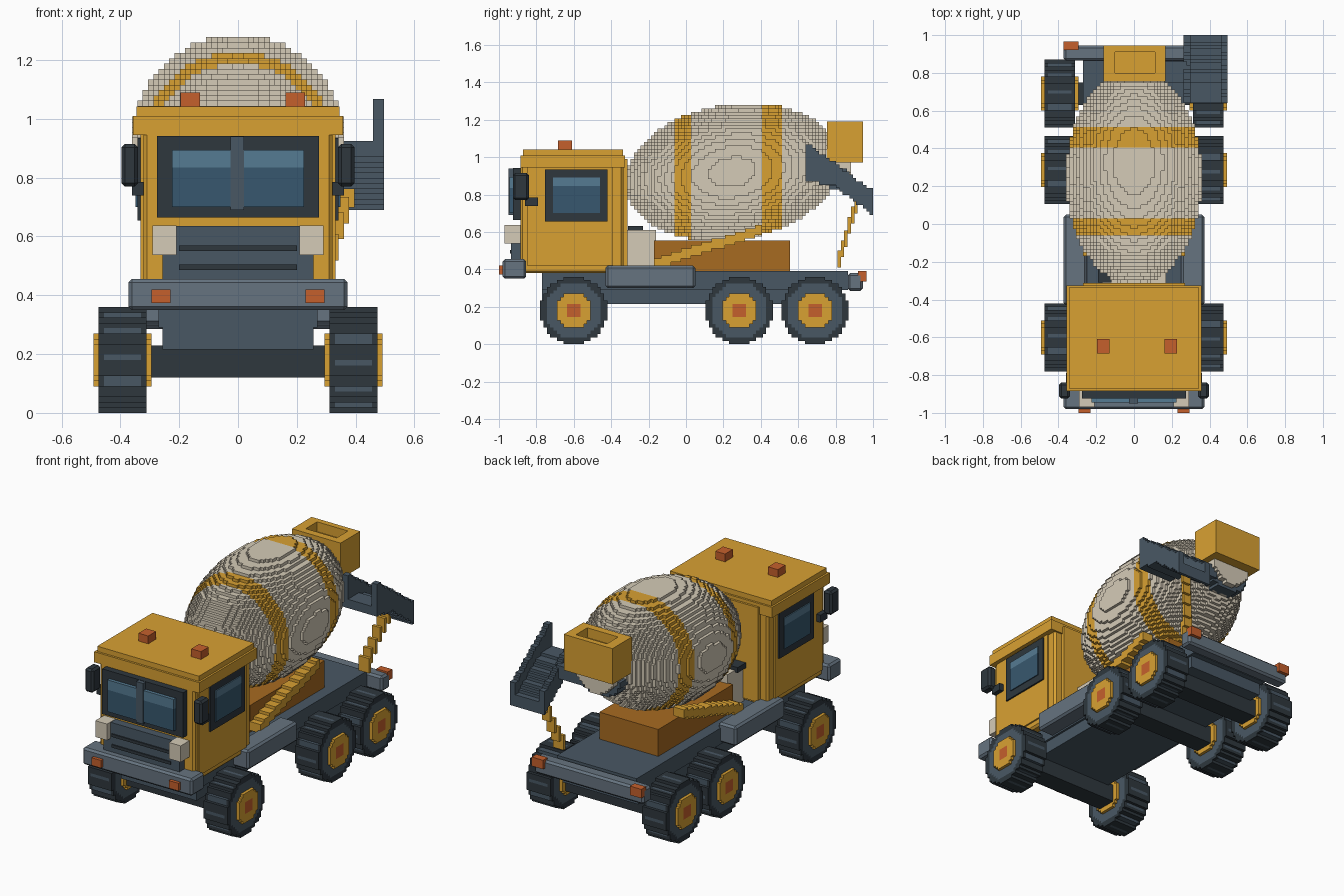
import bpy, math

if "Cube" in bpy.data.objects:
    bpy.data.objects.remove(bpy.data.objects["Cube"])

V = 0.018  # voxel size


def mat(name, r, g, b):
    m = bpy.data.materials.new(name)
    m.diffuse_color = [(c / 255) ** 2.2 for c in (r, g, b)] + [1]
    m.use_nodes = True
    m.node_tree.nodes["Principled BSDF"].inputs["Base Color"].default_value = m.diffuse_color
    return m


YEL, BROWN = mat("yellow", 216, 160, 54), mat("brown", 166, 106, 38)
CREAM, SLATE = mat("cream", 212, 202, 182), mat("slate", 74, 88, 100)
LIGHT, DARK = mat("light_slate", 102, 115, 127), mat("dark", 50, 58, 64)
ORANGE = mat("orange", 196, 96, 48)
GLASS, SHINE = mat("glass", 58, 88, 110), mat("glass_shine", 86, 122, 145)
FACES = {(1, 0, 0): [(1, 0, 0), (1, 1, 0), (1, 1, 1), (1, 0, 1)],
         (-1, 0, 0): [(0, 0, 0), (0, 0, 1), (0, 1, 1), (0, 1, 0)],
         (0, 1, 0): [(0, 1, 0), (0, 1, 1), (1, 1, 1), (1, 1, 0)],
         (0, -1, 0): [(0, 0, 0), (1, 0, 0), (1, 0, 1), (0, 0, 1)],
         (0, 0, 1): [(0, 0, 1), (1, 0, 1), (1, 1, 1), (0, 1, 1)],
         (0, 0, -1): [(0, 0, 0), (0, 1, 0), (1, 1, 0), (1, 0, 0)]}


def make(name, verts, faces, mats, idx=None):
    me = bpy.data.meshes.new(name)
    me.from_pydata(verts, [], faces)
    for m in mats:
        me.materials.append(m)
    if idx:
        me.polygons.foreach_set("material_index", idx)
    ob = bpy.data.objects.new(name, me)
    bpy.context.collection.objects.link(ob)
    return ob


def vox(name, lo, hi, f):
    """Voxel solid: f(x, y, z) gives a material or None."""
    n = [max(1, round((b - a) / V)) for a, b in zip(lo, hi)]
    cells = {}
    for i in range(n[0]):
        for j in range(n[1]):
            for k in range(n[2]):
                m = f(*[a + (c + .5) * V for a, c in zip(lo, (i, j, k))])
                if m:
                    cells[i, j, k] = m
    verts, faces, idx, mats = {}, [], [], []
    for c, m in cells.items():
        if m not in mats:
            mats.append(m)
        for d, quad in FACES.items():
            if tuple(a + b for a, b in zip(c, d)) not in cells:
                faces.append([verts.setdefault(tuple(a + b for a, b in zip(c, q)), len(verts)) for q in quad])
                idx.append(mats.index(m))
    return make(name, [[a + q * V for a, q in zip(lo, p)] for p in verts], faces, mats, idx)


def box(name, x0, x1, y0, y1, z0, z1, m, mirror=False, bevel=0):
    verts, faces = [], []
    for a, b in [(x0, x1)] + ([(-x1, -x0)] if mirror else []):
        for quad in FACES.values():
            faces.append([len(verts) + i for i in range(4)])
            verts += [((a, b)[p], (y0, y1)[q], (z0, z1)[r]) for p, q, r in quad]
    ob = make(name, verts, faces, [m])
    if bevel:
        w = ob.modifiers.new("weld", 'WELD')
        w.merge_threshold = .0005
        bv = ob.modifiers.new("bevel", 'BEVEL')
        bv.width, bv.segments = bevel, 1
    return ob


def beam(name, p, q, h):
    """Square voxel bar running mainly along y."""
    def f(x, y, z):
        t = (y - p[1]) / (q[1] - p[1])
        ok = abs(x - p[0] - t * (q[0] - p[0])) < h[0] and abs(z - p[2] - t * (q[2] - p[2])) < h[1]
        return YEL if ok else None
    pad = (h[0], 0, h[1])
    vox(name, [min(a, b) - e for a, b, e in zip(p, q, pad)], [max(a, b) + e for a, b, e in zip(p, q, pad)], f)


# Tilted drum with two painted bands
TILT = math.radians(9)


def drum(x, y, z):
    dy, dz = y - .25, z - .92
    u = dy * math.cos(TILT) + dz * math.sin(TILT)
    w = dz * math.cos(TILT) - dy * math.sin(TILT)
    if (u / .577) ** 2 + (w / .36) ** 2 + (x / .36) ** 2 > 1:
        return None
    return YEL if -.07 < y < .025 or .40 < y < .51 else CREAM


vox("mixer_drum", (-.378, -.35, .54), (.378, .85, 1.3), drum)


# Wheels
def wheel(x, y, z):
    r = math.hypot(y, z)
    if max(abs(y), abs(z)) < .03:
        return ORANGE
    if r < .097:
        return YEL if .29 < x < .487 else None
    if r > .182 or not .308 < x < .47:
        return None
    groove = (math.degrees(math.atan2(z, y)) % 30) < 8
    return SLATE if r < .15 or (groove and .33 < x < .45) else DARK


w0 = vox("wheel", (.294, -.18, -.18), (.498, .18, .18), wheel)
for n, y in enumerate((-.6, .285, .69)):
    for s in (0, 1):
        w = w0 if n + s == 0 else bpy.data.objects.new("wheel", w0.data)
        if w is not w0:
            bpy.context.collection.objects.link(w)
        w.location, w.rotation_euler = (0, y, .18), (0, 0, math.pi * s)
    box("axle", -.31, .31, y - .06, y + .06, .12, .23, DARK)

# Chassis, side tanks, bumpers and tail lights
box("chassis_deck", -.27, .27, -.77, .865, .29, .39, SLATE)
box("chassis_lower", -.257, .257, -.77, .83, .215, .29, SLATE)
box("side_tank", .25, .372, -.43, .05, .30, .42, LIGHT, True, .012)
box("front_bumper", -.373, .373, -.98, -.855, .35, .455, LIGHT, bevel=.012)
box("bumper_light", .23, .295, -1, -.97, .373, .42, ORANGE, True)
box("rear_bumper", -.372, .372, .865, .945, .285, .38, LIGHT, bevel=.012)
box("tail_light", .295, .372, .92, .965, .335, .39, ORANGE, True)

# Cab
box("cab_body", -.322, .322, -.885, -.335, .38, .96, YEL, bevel=.012)
box("cab_door", .3, .332, -.85, -.39, .42, .945, YEL, True)
box("cab_back_panel", -.27, .27, -.34, -.312, .41, .99, YEL)
box("cab_roof", -.357, .357, -.885, -.325, .945, 1.01, YEL)
box("cab_roof_top", -.345, .345, -.872, -.337, 1.01, 1.042, YEL)
for x in (-.163, .195):
    box("roof_beacon", x - .033, x + .033, -.685, -.61, 1.04, 1.09, ORANGE)
box("windscreen_frame", -.275, .275, -.925, -.88, .665, .942, DARK)
box("windscreen", .02, .225, -.945, -.92, .70, .835, GLASS, True)
box("windscreen_shine", .02, .225, -.945, -.92, .835, .895, SHINE, True)
box("windscreen_bar", -.026, .02, -.95, -.92, .69, .94, SLATE)
box("side_window_frame", .31, .342, -.755, -.42, .655, .935, DARK, True)
box("side_window", .33, .348, -.71, -.46, .70, .845, GLASS, True)
box("side_window_shine", .33, .348, -.71, -.46, .845, .89, SHINE, True)
box("mirror", .34, .397, -.925, -.84, .77, .915, DARK, True, .012)
box("mirror_arm", .31, .36, -.86, -.79, .74, .785, DARK, True)
box("grille", -.257, .257, -.935, -.87, .45, .635, SLATE)
for z in (.495, .56):
    box("grille_slot", -.2, .2, -.942, -.93, z - .009, z + .009, DARK)
box("headlight", .21, .29, -.97, -.88, .537, .637, CREAM, True)

# Drum support
box("drum_pedestal", -.2, .2, -.17, .555, .385, .555, BROWN)
for s in (-1, 1):
    beam("drum_support_beam", (s * .235, -.17, .43), (s * .235, .40, .61), (.036, .027))
box("water_tank", -.17, .17, -.32, -.16, .39, .61, CREAM)
box("water_tank_cap", -.19, -.12, -.31, -.23, .60, .632, DARK)

# Hopper with open top
box("hopper_body", -.162, .168, .755, .945, .97, 1.13, YEL)
box("hopper_side", -.162, -.10, .755, .945, 1.13, 1.19, YEL)
box("hopper_side", .11, .168, .755, .945, 1.13, 1.19, YEL)
box("hopper_front", -.10, .11, .755, .80, 1.13, 1.19, YEL)
box("hopper_back", -.10, .11, .91, .945, 1.13, 1.19, YEL)


# Drum mouth and receiver under the hopper
def mouth(x, y, z):
    r = math.hypot(x, z - .98)
    if r < .13:
        return CREAM
    return SLATE if r < .16 and z < .93 and y < .85 else None


vox("drum_mouth", (-.162, .72, .81), (.162, .88, 1.0), mouth)
box("receiver_spout", .09, .28, .75, .86, .86, .94, SLATE)


# Stepped discharge chute with raised sides
def chute(x, y, z):
    t = (y - .64) / .36
    bottom = .87 - .05 * t if t < .4 else .85 - .16 * (t - .4) / .6
    top = 1.06 - .24 * max(0, t - .08) / .92
    wall = x < .296 or x > .464
    return SLATE if bottom < z < (top if wall else bottom + .06) else None


vox("discharge_chute", (.262, .64, .69), (.496, 1.0, 1.068), chute)
beam("chute_strut", (.28, .81, .42), (.365, .91, .75), (.028, .045))
